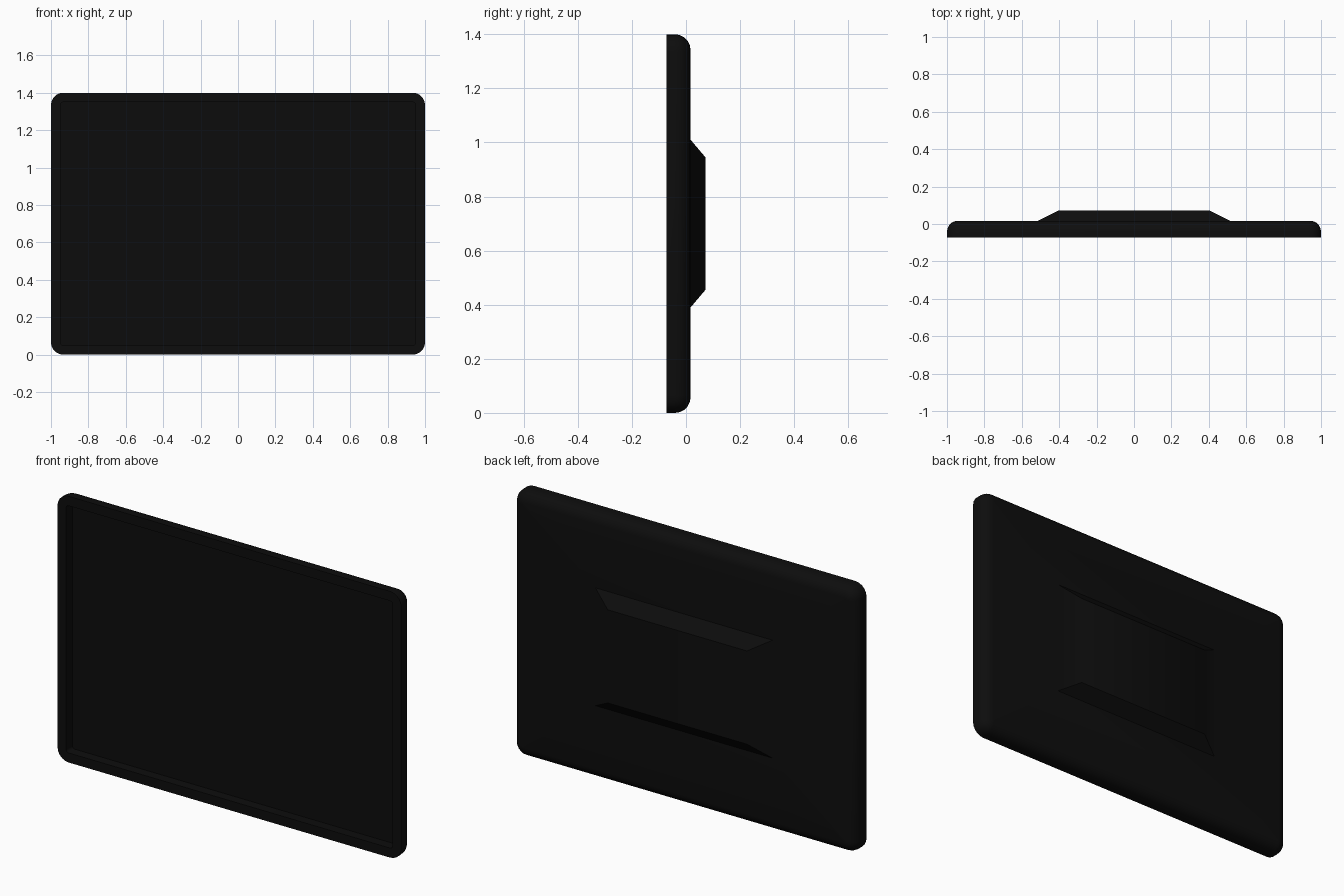
import bpy, bmesh, math

cube = bpy.data.objects.get("Cube")
if cube:
    bpy.data.objects.remove(cube, do_unlink=True)

HALF_W, HEIGHT, CORNER = 1.0, 1.4, 0.065
FRONT, BACK, REAR = -0.072, 0.017, 0.072
SCREEN, RIM, ROUND, STEPS = -0.02, 0.05, 0.058, 5


def material(name, value):
    mat = bpy.data.materials.new(name)
    mat.use_nodes = True
    color = (value, value, value, 1)
    mat.diffuse_color = color
    bsdf = mat.node_tree.nodes["Principled BSDF"]
    bsdf.inputs["Base Color"].default_value = color
    return mat


def rounded_ring(bm, inset, y):
    """Rounded rectangle outline, shrunk by inset, at depth y."""
    radius = CORNER - inset
    cx, cz = HALF_W - CORNER, HEIGHT / 2 - CORNER
    verts = []
    for quarter, (sx, sz) in enumerate([(1, 1), (-1, 1), (-1, -1), (1, -1)]):
        for i in range(STEPS + 1):
            a = math.pi / 2 * (quarter + i / STEPS)
            verts.append(bm.verts.new((sx * cx + radius * math.cos(a), y,
                                       HEIGHT / 2 + sz * cz + radius * math.sin(a))))
    return verts


def box_ring(bm, x, z0, z1, y):
    return [bm.verts.new((px, y, pz)) for px, pz in
            [(x, z1), (-x, z1), (-x, z0), (x, z0)]]


def bridge(bm, a, b):
    for i in range(len(a)):
        j = (i + 1) % len(a)
        bm.faces.new((a[i], a[j], b[j], b[i]))


def loop_edges(bm, ring):
    return [bm.edges.get((v, ring[(i + 1) % len(ring)])) for i, v in enumerate(ring)]


def finish(bm, name, mat):
    bmesh.ops.recalc_face_normals(bm, faces=bm.faces)
    mesh = bpy.data.meshes.new(name)
    bm.to_mesh(mesh)
    bm.free()
    obj = bpy.data.objects.new(name, mesh)
    bpy.context.collection.objects.link(obj)
    mesh.materials.append(mat)
    bpy.ops.object.select_all(action="DESELECT")
    obj.select_set(True)
    bpy.context.view_layer.objects.active = obj
    bpy.ops.object.shade_smooth_by_angle(angle=math.radians(30))
    return obj


black = material("black plastic", 0.004)
glass = material("black screen", 0.0038)

# Casing: recess wall, flat rim, side and rounded back edge
bm = bmesh.new()
rings = [rounded_ring(bm, RIM, SCREEN), rounded_ring(bm, RIM, FRONT),
         rounded_ring(bm, 0, FRONT)]
for i in range(STEPS + 1):
    a = math.pi / 2 * i / STEPS
    rings.append(rounded_ring(bm, ROUND * (1 - math.cos(a)),
                              BACK - ROUND * (1 - math.sin(a))))
for a, b in zip(rings, rings[1:]):
    bridge(bm, a, b)

# Raised rear housing, joined to the flat back
base = box_ring(bm, 0.515, 0.39, 1.01, BACK)
top = box_ring(bm, 0.405, 0.455, 0.945, REAR)
bridge(bm, base, top)
bm.faces.new(top)
bmesh.ops.triangle_fill(bm, edges=loop_edges(bm, rings[-1]) + loop_edges(bm, base),
                        use_beauty=True, normal=(0, 1, 0))
finish(bm, "casing", black)

# Recessed screen panel
bm = bmesh.new()
face = bm.faces.new(rounded_ring(bm, RIM, SCREEN))
face.normal_update()
if face.normal.y > 0:
    face.normal_flip()
mesh = bpy.data.meshes.new("screen")
bm.to_mesh(mesh)
bm.free()
mesh.materials.append(glass)
bpy.context.collection.objects.link(bpy.data.objects.new("screen", mesh))
